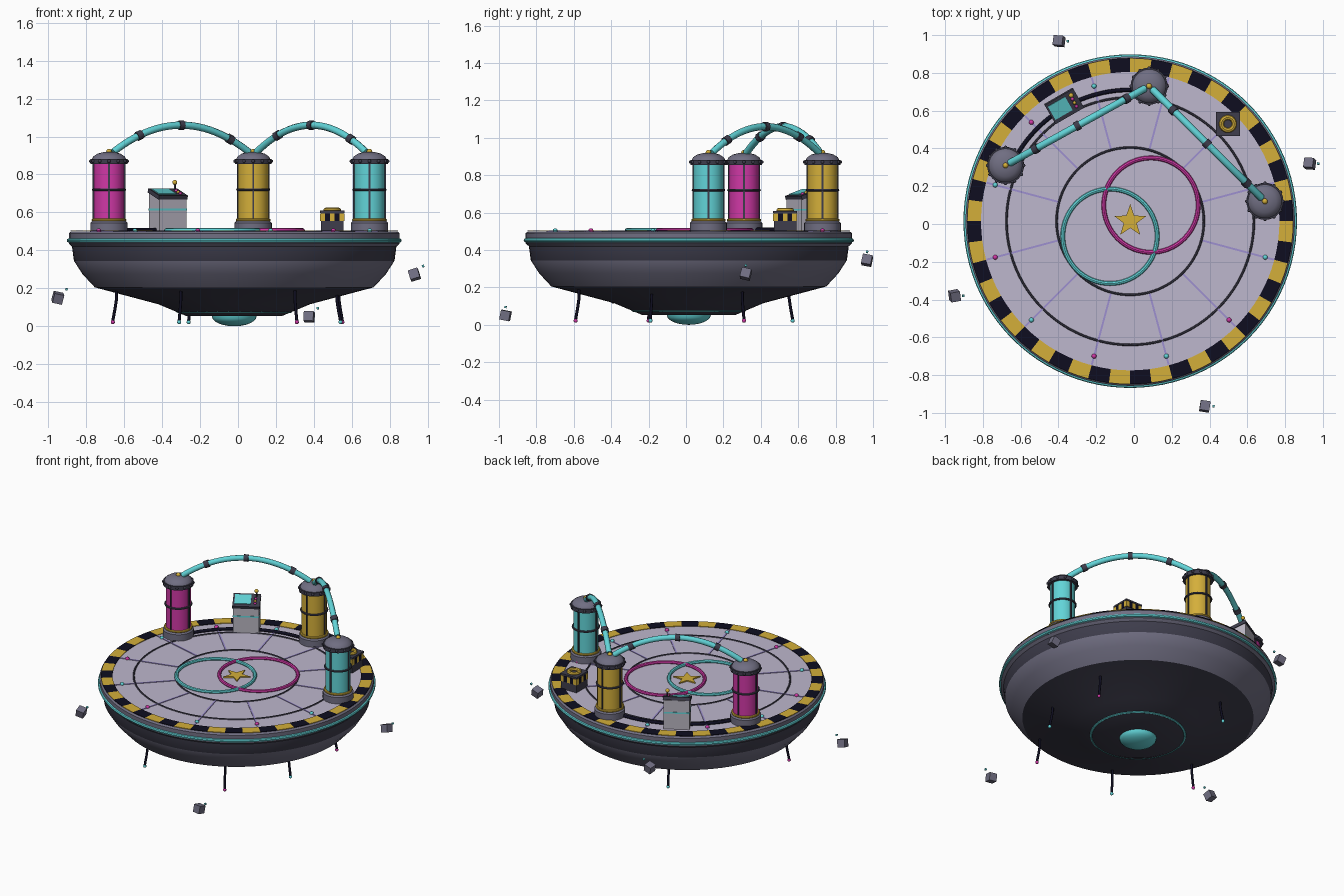
import bpy, bmesh, math, random
from mathutils import Vector, Matrix

cube = bpy.data.objects.get("Cube")
if cube:
    bpy.data.objects.remove(cube, do_unlink=True)


def material(name, r, g, b):
    lin = [((c / 255 + 0.055) / 1.055) ** 2.4 for c in (r, g, b)] + [1]
    m = bpy.data.materials.new(name)
    m.use_nodes = True
    m.diffuse_color = lin
    m.node_tree.nodes["Principled BSDF"].inputs["Base Color"].default_value = lin
    return m


TEAL = material("teal", 98, 212, 216)
YELLOW = material("yellow", 212, 175, 58)
PINK = material("magenta", 208, 56, 166)
DECK = material("deck lilac", 190, 183, 205)
NAVY = material("navy black", 14, 13, 32)
DARK = material("dark slate", 62, 61, 76)
SLATE = material("slate", 112, 110, 130)
VIOLET = material("violet line", 158, 144, 208)
PALE = material("pale grey", 184, 180, 192)

CX, CY, TOP = -0.02, 0.015, 0.5


def finish(name, bm, mats, loc=(0, 0, 0), rot=(0, 0, 0), smooth=True):
    bmesh.ops.recalc_face_normals(bm, faces=bm.faces)
    me = bpy.data.meshes.new(name)
    bm.to_mesh(me)
    bm.free()
    for m in mats:
        me.materials.append(m)
    ob = bpy.data.objects.new(name, me)
    bpy.context.collection.objects.link(ob)
    ob.location, ob.rotation_euler = loc, rot
    if smooth:
        bpy.ops.object.select_all(action="DESELECT")
        ob.select_set(True)
        bpy.context.view_layer.objects.active = ob
        bpy.ops.object.shade_smooth_by_angle(angle=math.radians(32))
    return ob


def lathe(name, profile, mats, loc=(0, 0, 0), seg=32, rule=None):
    """Spin (radius, z) points; rule(band, step) picks the material slot."""
    bm = bmesh.new()
    rows = []
    for r, z in profile:
        rows.append([bm.verts.new((r * math.cos(a), r * math.sin(a), z))
                     for a in (math.tau * i / seg for i in range(seg))])
    for k in range(len(rows) - 1):
        for i in range(seg):
            j = (i + 1) % seg
            f = bm.faces.new((rows[k][i], rows[k][j], rows[k + 1][j], rows[k + 1][i]))
            f.material_index = rule(k, i) if rule else 0
    bmesh.ops.remove_doubles(bm, verts=bm.verts, dist=1e-5)
    return finish(name, bm, mats, loc)


def torus(name, big, small, mat, loc, seg=64, sides=8):
    loop = [(big + small * math.cos(a), small * math.sin(a))
            for a in (math.tau * i / sides for i in range(sides + 1))]
    return lathe(name, loop, [mat], loc, seg)


def box(name, size, mat, loc, rot=(0, 0, 0)):
    bm = bmesh.new()
    bmesh.ops.create_cube(bm, size=1, matrix=Matrix.Diagonal((*size, 1)))
    return finish(name, bm, [mat], loc, rot, smooth=False)


def ball(name, radius, mat, loc):
    bm = bmesh.new()
    bmesh.ops.create_uvsphere(bm, u_segments=12, v_segments=8, radius=radius)
    return finish(name, bm, [mat], loc)


def tube(name, points, radius, mat):
    cu = bpy.data.curves.new(name, "CURVE")
    cu.dimensions = "3D"
    cu.bevel_depth, cu.bevel_resolution, cu.use_fill_caps = radius, 2, True
    sp = cu.splines.new("POLY")
    sp.points.add(len(points) - 1)
    for p, co in zip(sp.points, points):
        p.co = (*co, 1)
    sp.use_smooth = True
    cu.materials.append(mat)
    ob = bpy.data.objects.new(name, cu)
    bpy.context.collection.objects.link(ob)
    return ob


def polar(r, deg, z):
    a = math.radians(deg)
    return (CX + r * math.cos(a), CY + r * math.sin(a), z)


# Hull and deck
hull = [(0, TOP), (0.86, TOP), (0.872, 0.49), (0.872, 0.435), (0.855, 0.42), (0.845, 0.345),
        (0.8, 0.275), (0.735, 0.205), (0.4, 0.116), (0.25, 0.053), (0, 0.053)]
slots = [0, 1, 1, 1, 2, 1, 1, 2, 2, 2]
lathe("saucer_hull", hull, [DECK, SLATE, DARK], (CX, CY, 0), 96, lambda k, i: slots[k])
torus("rim_light_ring", 0.872, 0.011, TEAL, (CX, CY, 0.452), 96)
torus("belly_light_ring", 0.295, 0.013, TEAL, (CX, CY, 0.082))
dome = [(0.118 * math.cos(a), 0.053 - 0.053 * math.sin(a))
        for a in (math.pi / 2 * i / 6 for i in range(7))]
lathe("belly_lamp", dome, [TEAL], (CX, CY, 0))
lathe("hazard_ring", [(0.79, TOP + 0.001), (0.79, TOP + 0.005), (0.863, TOP + 0.005), (0.863, TOP + 0.001)],
      [NAVY, YELLOW], (CX, CY, 0), 96, lambda k, i: (i // 2) % 2)

# Deck markings
for r in (0.39, 0.655):
    torus("deck_seam", r, 0.006, DARK, (CX, CY, TOP), 96, 6)
for k in range(12):
    deg = 15 + 30 * k
    box("deck_spoke", (0.39, 0.01, 0.006), VIOLET, polar(0.592, deg, TOP + 0.001), (0, 0, math.radians(deg)))
    ball("deck_light", 0.013, (PINK, TEAL)[k % 2], polar(0.74, deg, TOP + 0.003))
torus("teal_floor_ring", 0.25, 0.012, TEAL, (-0.127, -0.065, TOP + 0.006))
torus("magenta_floor_ring", 0.25, 0.012, PINK, (0.09, 0.1, TOP + 0.006))
bm = bmesh.new()
star = [bm.verts.new(((0.09, 0.036)[i % 2] * math.sin(math.pi * i / 5),
                      (0.09, 0.036)[i % 2] * math.cos(math.pi * i / 5), 0)) for i in range(10)]
ext = bmesh.ops.extrude_face_region(bm, geom=[bm.faces.new(star)])
for v in ext["geom"]:
    if isinstance(v, bmesh.types.BMVert):
        v.co.z += 0.008
finish("floor_star", bm, [YELLOW], (CX, CY, TOP + 0.001), smooth=False)

# Specimen tanks
tanks = [(-0.68, 0.31, PINK), (0.08, 0.73, YELLOW), (0.693, 0.12, TEAL)]
for x, y, mat in tanks:
    at = (x, y, TOP)
    lathe("tank_base", [(0, 0), (0.098, 0), (0.098, 0.045), (0.088, 0.055), (0, 0.055)], [SLATE], at)
    torus("tank_base_trim", 0.084, 0.008, YELLOW, (x, y, TOP + 0.06), 32)
    lathe("tank_glass", [(0.08, 0.05), (0.08, 0.365)], [mat], at)
    torus("tank_band", 0.083, 0.007, DARK, (x, y, TOP + 0.22), 32)
    for k in range(4):
        a = math.tau * k / 4
        box("tank_bar", (0.009, 0.009, 0.31), DARK,
            (x + 0.082 * math.cos(a), y + 0.082 * math.sin(a), TOP + 0.21))
    lathe("tank_collar", [(0, 0.355), (0.097, 0.355), (0.097, 0.382), (0, 0.382)], [DARK], at)
    lathe("tank_cap", [(0.09, 0.38), (0.083, 0.395), (0.06, 0.41), (0.03, 0.418), (0, 0.42)], [SLATE], at)
    for k in range(12):
        a = math.tau * k / 12
        ball("collar_bolt", 0.009, DARK, (x + 0.096 * math.cos(a), y + 0.096 * math.sin(a), TOP + 0.37))
    ball("tank_finial", 0.015, YELLOW, (x, y, TOP + 0.42))

# Arched pipes with clamps
for a, b in ((0, 1), (1, 2)):
    p, q = (Vector((*tanks[i][:2], 0.9)) for i in (a, b))

    def arch(t):
        return p.lerp(q, t) + Vector((0, 0, 0.64 * t * (1 - t)))
    tube("arched_pipe", [arch(0.03 + 0.94 * i / 24) for i in range(25)], 0.019, TEAL)
    for t in (0.21, 0.5, 0.84):
        tube("pipe_clamp", [arch(t - 0.017), arch(t + 0.017)], 0.025, DARK)

# Floor cable
tube("floor_cable", [polar(0.695, 86 + 66 * i / 20, TOP + 0.008) for i in range(21)], 0.011, NAVY)

# Control console: local -y faces the deck centre
turn = math.radians(30)
base = Matrix.Translation((-0.37, 0.625, TOP)) @ Matrix.Rotation(turn, 4, "Z")
bm = bmesh.new()
bmesh.ops.create_cube(bm, size=1, matrix=Matrix.Translation((0, 0, 0.095)) @ Matrix.Diagonal((0.165, 0.11, 0.19, 1)))
for v in bm.verts:
    if v.co.z > 0.1:
        v.co.z += 0.2 * v.co.y
finish("console_body", bm, [PALE], base.translation, (0, 0, turn), smooth=False)
box("console_stripe", (0.169, 0.114, 0.01), TEAL, base @ Vector((0, 0, 0.115)), (0, 0, turn))
tilt = (0.32, 0, turn)
box("console_panel", (0.175, 0.122, 0.022), DARK, base @ Vector((0, 0, 0.197)), tilt)
box("console_screen", (0.105, 0.085, 0.006), TEAL, base @ Vector((-0.024, 0, 0.21)), tilt)
for i, mat in enumerate((PINK, YELLOW, PINK)):
    ball("console_button", 0.009, mat, base @ Vector((0.056, -0.035 + 0.022 * i, 0.2 + 0.007 * i)))
tube("console_lever", [base @ Vector((0.06, 0.03, z)) for z in (0.2, 0.25)], 0.005, DARK)
ball("lever_knob", 0.013, YELLOW, base @ Vector((0.06, 0.03, 0.258)))

# Hazard crate
x, y = 0.497, 0.53
box("crate_body", (0.12, 0.12, 0.1), DARK, (x, y, TOP + 0.05))
for i in range(5):
    off, mat = -0.05 + 0.025 * i, (YELLOW, NAVY)[i % 2]
    for s in (-1, 1):
        box("crate_stripe", (0.025, 0.006, 0.04), mat, (x + off, y + s * 0.061, TOP + 0.075))
        box("crate_stripe", (0.006, 0.025, 0.04), mat, (x + s * 0.061, y + off, TOP + 0.075))
box("crate_lid", (0.128, 0.128, 0.012), DARK, (x, y, TOP + 0.103))
torus("crate_lid_ring", 0.034, 0.013, YELLOW, (x, y, TOP + 0.112), 24)

# Hanging wires with lit tips
wires = [(0.31, -0.59, PINK), (-0.31, -0.59, TEAL), (0.54, -0.19, TEAL),
         (0.55, 0.31, PINK), (-0.66, -0.2, PINK), (-0.26, 0.57, TEAL)]
for x, y, mat in wires:
    out = Vector((x - CX, y - CY, 0)).normalized()
    tip = Vector((x, y, 0))
    path = [tip + out * d + Vector((0, 0, z)) for d, z in
            ((-0.02, 0.2), (-0.02, 0.14), (-0.012, 0.09), (0, 0.03))]
    tube("hanging_wire", path, 0.008, NAVY)
    ball("wire_tip", 0.011, mat, tip + Vector((0, 0, 0.022)))

# Floating debris
random.seed(4)
for x, y, z in ((-0.397, 0.968, 0.345), (0.93, 0.32, 0.272), (-0.95, -0.38, 0.15), (0.375, -0.965, 0.05)):
    spin = [random.uniform(-0.35, 0.35) for _ in range(3)]
    box("debris_block", (0.052, 0.052, 0.052), SLATE, (x, y, z), spin)
    box("debris_chip", (0.011, 0.011, 0.011), TEAL, (x + 0.046, y, z + 0.045), spin)
